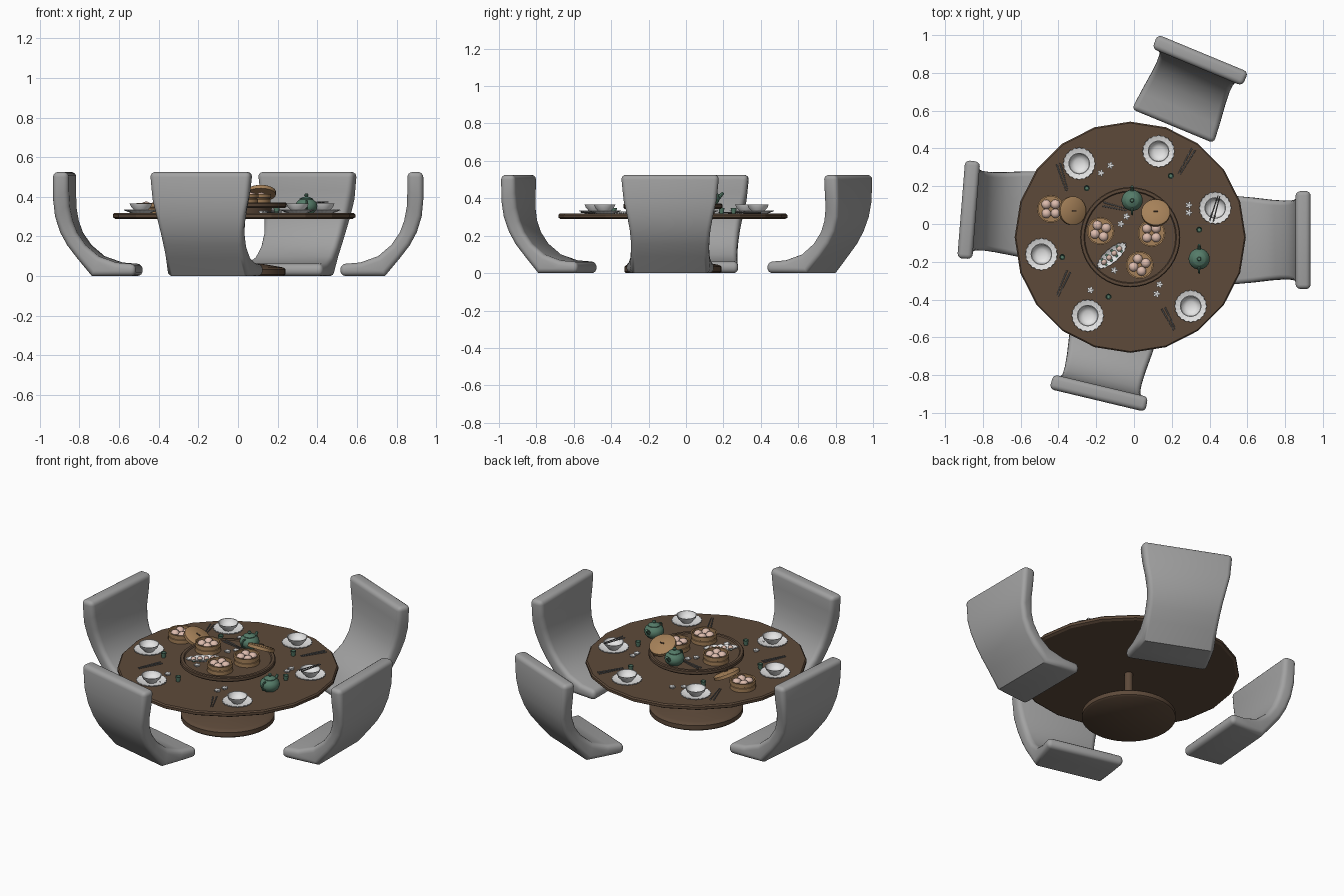
import bpy, bmesh
from math import sin, cos, pi, radians, hypot
from mathutils import Vector

if "Cube" in bpy.data.objects:
    bpy.data.objects.remove(bpy.data.objects["Cube"])


def material(name, *rgb):
    mat = bpy.data.materials.new(name)
    mat.use_nodes = True
    mat.diffuse_color = (*rgb, 1)
    mat.node_tree.nodes["Principled BSDF"].inputs["Base Color"].default_value = (*rgb, 1)
    return mat


wood = material("dark wood", .11, .068, .042)
fabric = material("grey fabric", .36, .36, .36)
porcelain = material("white porcelain", .78, .78, .78)
bamboo = material("bamboo", .38, .22, .1)
celadon = material("green glaze", .09, .2, .14)
dough = material("pink dough", .72, .5, .42)
metal = material("dark grey", .16, .16, .16)

CENTRE_X, CENTRE_Y = -.02, -.07
TABLE_TOP, TRAY_TOP = .318, .365
smooth_objects = []


def finish(bm, name, mat):
    """Turn a bmesh into mesh data with one material."""
    bmesh.ops.remove_doubles(bm, verts=bm.verts, dist=1e-5)
    bmesh.ops.recalc_face_normals(bm, faces=bm.faces)
    mesh = bpy.data.meshes.new(name)
    bm.to_mesh(mesh)
    bm.free()
    mesh.materials.append(mat)
    return mesh


def put(mesh, name, x, y, z, rot=(0, 0, 0), scale=(1, 1, 1), smooth=True):
    obj = bpy.data.objects.new(name, mesh)
    bpy.context.collection.objects.link(obj)
    obj.location, obj.rotation_euler, obj.scale = (x, y, z), rot, scale
    if smooth:
        smooth_objects.append(obj)
    return obj


def lathe(name, mat, profile, sides=24, lobes=0, depth=0):
    """Revolve (radius, height) points, with optional scalloped edge."""
    bm = bmesh.new()
    rings = []
    for r, z in profile:
        ring = []
        for i in range(sides):
            a = pi / 2 + 2 * pi * i / sides
            rr = r * (1 + depth * cos(lobes * a))
            ring.append(bm.verts.new((rr * cos(a), rr * sin(a), z)))
        rings.append(ring)
    for low, high in zip(rings, rings[1:]):
        for i in range(sides):
            j = (i + 1) % sides
            bm.faces.new((low[i], low[j], high[j], high[i]))
    return finish(bm, name, mat)


def rod(name, mat, start, end, r_start, r_end, sides=8):
    """Tapered round bar between two points."""
    a, b = Vector(start), Vector(end)
    bm = bmesh.new()
    bmesh.ops.create_cone(bm, cap_ends=True, segments=sides, radius1=r_start,
                          radius2=r_end, depth=(b - a).length)
    turn = (b - a).to_track_quat("Z", "Y").to_euler()
    return put(finish(bm, name, mat), name, *((a + b) / 2), rot=turn)


def surface(x, y):
    on_tray = hypot(x - CENTRE_X, y - CENTRE_Y) < .25
    return TRAY_TOP if on_tray else TABLE_TOP


# Table: faceted top, pedestal and turning tray
top = lathe("table_top", wood, [(0, .288), (.598, .288), (.612, .296), (.612, .311),
                                (.605, TABLE_TOP), (0, TABLE_TOP)], sides=20)
put(top, "table_top", CENTRE_X, CENTRE_Y, 0, smooth=False)
base = lathe("pedestal", wood, [(0, 0), (.25, 0), (.26, .008), (.26, .034), (.25, .042),
                                (.235, .046), (.15, .06), (.05, .07), (.025, .09),
                                (.023, .29), (0, .29)], sides=40)
put(base, "pedestal", CENTRE_X, CENTRE_Y, 0)
tray = lathe("turning_tray", wood, [(0, .31), (.19, .31), (.19, .342), (.255, .342),
                                    (.265, .35), (.265, .366), (.26, .371), (.245, .371),
                                    (.24, TRAY_TOP), (0, TRAY_TOP)], sides=40)
put(tray, "turning_tray", CENTRE_X, CENTRE_Y, 0)

# Chair shell: inner y, z, outer y, z, half width at each station
stations = [
    (0, .06, 0, 0, .235), (.1, .068, .12, 0, .225), (.19, .1, .225, 0, .213),
    (.257, .157, .3, .09, .208), (.3, .22, .35, .155, .21), (.322, .28, .385, .22, .217),
    (.335, .35, .41, .3, .232), (.338, .43, .418, .38, .25), (.338, .525, .418, .525, .262)]
bm = bmesh.new()
loops = []
for iy, iz, oy, oz, w in stations:
    corners = [(-w, iy, iz), (w, iy, iz), (w, oy, oz), (-w, oy, oz)]
    loops.append([bm.verts.new((x, y - .378, z)) for x, y, z in corners])
for a, b in zip(loops, loops[1:]):
    for i in range(4):
        j = (i + 1) % 4
        bm.faces.new((a[i], a[j], b[j], b[i]))
bm.faces.new(loops[0])
bm.faces.new(loops[-1])
bmesh.ops.recalc_face_normals(bm, faces=bm.faces)
hard = [e for e in bm.edges if e.calc_face_angle() > radians(60)]
bmesh.ops.bevel(bm, geom=hard, offset=.026, segments=4, profile=.5,
                affect="EDGES", clamp_overlap=True)
chair = finish(bm, "chair", fabric)
for side, x, y, turn in [("front", -.185, -.895, 166.6), ("back", .35, .867, -22.5),
                         ("left", .895, -.085, -90), ("right", -.875, .075, 85.4)]:
    put(chair, side + "_chair", x, y, 0, rot=(0, 0, radians(turn)))

# Place settings: scalloped plate with a bowl
plate = lathe("plate", porcelain, [(0, 0), (.05, 0), (.084, .014), (.083, .018),
                                   (.05, .007), (0, .007)], 80, lobes=20, depth=.03)
bowl = lathe("bowl", porcelain, [(0, 0), (.028, 0), (.034, .008), (.05, .025), (.057, .042),
                                 (.053, .042), (.045, .022), (.025, .011), (0, .01)], 28)
for x, y in [(-.29, .32), (.13, .385), (.43, .085), (.3, -.435), (-.245, -.485), (-.49, -.16)]:
    put(plate, "plate", x, y, TABLE_TOP)
    put(bowl, "bowl", x, y, TABLE_TOP + .006)

# Chopsticks in pairs; one pair rests across a bowl
for x1, y1, x2, y2, lift in [(-.4, .32, -.355, .175, 0), (.315, .395, .24, .265, 0),
                             (-.345, -.25, -.405, -.38, 0), (.155, -.445, .215, -.56, 0),
                             (.41, .015, .45, .15, .05), (-.165, .105, -.035, .075, 0)]:
    z = surface(x1, y1) + .005 + lift
    across = Vector((y1 - y2, x2 - x1, 0)).normalized()
    for s in (-1, 1):
        rod("chopstick", metal, Vector((x1, y1, z)) + across * s * .01,
            Vector((x2, y2, z)) + across * s * .005, .004, .0025)

# Small star-shaped rests
rest = lathe("star_rest", porcelain, [(0, 0), (.012, 0), (.016, .01), (.009, .012),
                                      (0, .008)], 30, lobes=5, depth=.25)
for x, y in [(-.175, .27), (-.125, .31), (.29, .1), (.29, .06), (.135, -.32), (.12, -.37),
             (-.23, -.35), (-.19, -.455), (-.105, -.245), (-.07, .0), (-.04, .04)]:
    put(rest, "star_rest", x, y, surface(x, y))

# Tea cups
cup = lathe("tea_cup", celadon, [(0, 0), (.011, 0), (.016, .03), (.013, .03),
                                 (.009, .006), (0, .006)], 16)
for x, y in [(-.25, .19), (.195, .255), (.345, -.03), (-.38, -.175), (-.135, -.385)]:
    put(cup, "tea_cup", x, y, TABLE_TOP)

# Teapots
pot = lathe("teapot", celadon, [(0, 0), (.035, 0), (.05, .015), (.056, .035), (.05, .055),
                                (.034, .068), (.034, .072), (.018, .08), (.007, .083),
                                (.011, .09), (.008, .097), (0, .099)])
for x, y in [(-.01, .125), (.345, -.185)]:
    z = surface(x, y)
    put(pot, "teapot", x, y, z)
    rod("teapot_spout", celadon, (x, y + .04, z + .03), (x, y + .075, z + .065), .014, .007)
    bpy.ops.mesh.primitive_torus_add(location=(x, y - .052, z + .04), rotation=(0, pi / 2, 0),
                                     major_radius=.022, minor_radius=.005,
                                     major_segments=20, minor_segments=8)
    handle = bpy.context.object
    handle.name = "teapot_handle"
    handle.data.materials.append(celadon)
    smooth_objects.append(handle)

# Bamboo steamers, each with four buns
steamer = lathe("steamer", bamboo, [(0, 0), (.072, 0), (.072, .022), (.069, .024), (.069, .028),
                                    (.073, .03), (.073, .05), (.065, .05), (.065, .03),
                                    (0, .03)], 28)
bun = lathe("bun", dough, [(0, 0), (.02, 0), (.025, .009), (.02, .02), (.01, .026),
                           (0, .028)], 14)
for x, y, spin in [(-.177, -.037, .5), (.093, -.048, .8), (.03, -.217, .3), (-.44, .08, .8)]:
    z = surface(x, y)
    put(steamer, "steamer", x, y, z)
    for k in range(4):
        a = spin + k * pi / 2
        put(bun, "bun", x + .034 * cos(a), y + .034 * sin(a), z + .03)

# Steamer lids leaning on their steamers
lid = lathe("steamer_lid", bamboo, [(0, 0), (.076, 0), (.076, .018), (.068, .023),
                                    (0, .027)], 28)
for x, y, z, rx, ry in [(.115, .055, .41, -.45, 0), (-.33, .07, .355, 0, .45)]:
    cover = put(lid, "steamer_lid", x, y, z, rot=(rx, ry, 0))
    grip = rod("lid_grip", wood, (-.012, 0, .029), (.012, 0, .029), .004, .004)
    grip.parent = cover

# Scalloped serving dish with a row of dumplings and greens
dish = lathe("serving_dish", porcelain, [(0, 0), (.05, 0), (.096, .014), (.094, .018),
                                         (.05, .006), (0, .006)], 64, lobes=16, depth=.04)
dx, dy, turn = -.118, -.167, radians(41)
put(dish, "serving_dish", dx, dy, TRAY_TOP, rot=(0, 0, turn), scale=(1, .38, 1))
leaf = lathe("greens", celadon, [(0, 0), (.014, 0), (.012, .012), (0, .016)], 10)
for k in range(4):
    d = (k - 1.5) * .036
    put(bun, "dumpling", dx + d * cos(turn), dy + d * sin(turn), TRAY_TOP + .006,
        scale=(.6, .6, .7))
    for s in (-1, 1):
        put(leaf, "greens", dx + d * cos(turn) - s * .018 * sin(turn),
            dy + d * sin(turn) + s * .018 * cos(turn), TRAY_TOP + .005, scale=(.6, .6, .7))

# Smooth shading, keeping hard edges
bpy.ops.object.select_all(action="DESELECT")
for obj in smooth_objects:
    obj.select_set(True)
bpy.context.view_layer.objects.active = smooth_objects[0]
bpy.ops.object.shade_smooth_by_angle(angle=radians(40))
